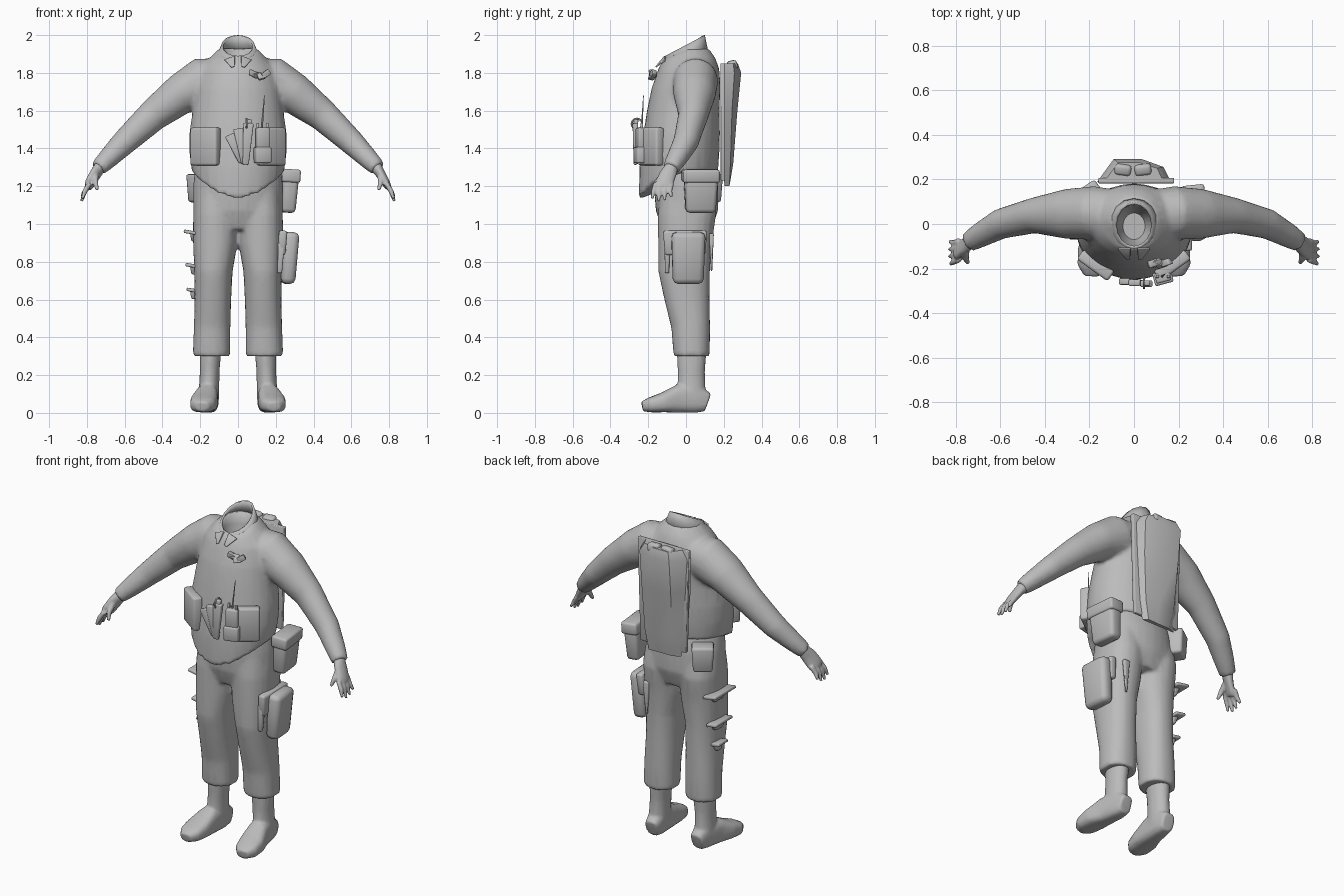
import bpy, bmesh, math
from mathutils import Vector, Matrix

if "Cube" in bpy.data.objects:
    bpy.data.objects.remove(bpy.data.objects["Cube"])

grey = bpy.data.materials.new("plain_grey")
grey.use_nodes = True
grey.diffuse_color = (0.5, 0.5, 0.5, 1)
grey.node_tree.nodes["Principled BSDF"].inputs["Base Color"].default_value = (0.5, 0.5, 0.5, 1)


def loft(bm, rings, ref=None, side=1, n=20, power=1.0, caps=True):
    """Skin rings (x, y, z, a, b[, front drop, tilt]); level rings unless ref gives their up axis."""
    pts = [Vector((r[0] * side, r[1], r[2])) for r in rings]
    loops = []
    for i, r in enumerate(rings):
        u, v = Vector((1, 0, 0)), Vector((0, 1, 0))
        if ref:
            t = (pts[min(i + 1, len(pts) - 1)] - pts[max(i - 1, 0)]).normalized()
            v = Vector(ref)
            v = (v - t * v.dot(t)).normalized()
            u = v.cross(t)
        drop = r[5] if len(r) > 5 else 0
        tilt = r[6] if len(r) > 6 else 0
        loop = []
        for k in range(n):
            c, s = math.cos(math.tau * k / n), math.sin(math.tau * k / n)
            c2 = math.copysign(abs(c) ** power, c)
            s2 = math.copysign(abs(s) ** power, s)
            p = pts[i] + u * r[3] * c2 + v * r[4] * s2
            p.z += tilt * s - drop * max(0, -s) ** 2
            loop.append(bm.verts.new(p))
        loops.append(loop)
    for lo, hi in zip(loops, loops[1:]):
        for k in range(n):
            bm.faces.new((lo[k], lo[(k + 1) % n], hi[(k + 1) % n], hi[k]))
    if caps:
        bm.faces.new(loops[0])
        bm.faces.new(loops[-1])


def finish(name, bm, angle=50):
    bmesh.ops.recalc_face_normals(bm, faces=bm.faces)
    me = bpy.data.meshes.new(name)
    bm.to_mesh(me)
    bm.free()
    ob = bpy.data.objects.new(name, me)
    bpy.context.collection.objects.link(ob)
    me.materials.append(grey)
    bpy.ops.object.select_all(action="DESELECT")
    ob.select_set(True)
    bpy.context.view_layer.objects.active = ob
    bpy.ops.object.shade_smooth_by_angle(angle=math.radians(angle))
    return ob


def fuse(ob, voxel=0.012, rounds=6, ratio=0.2):
    """Weld overlapping lofts into one skin, then thin it out."""
    m = ob.modifiers.new("weld", "REMESH")
    m.mode, m.voxel_size, m.use_smooth_shade = "VOXEL", voxel, True
    m = ob.modifiers.new("soften", "SMOOTH")
    m.factor, m.iterations = 0.5, rounds
    m = ob.modifiers.new("thin", "DECIMATE")
    m.ratio = ratio


def box(name, loc, size, rot=(0, 0, 0), bevel=0.015, taper=1.0):
    """Bevelled block, rotated in degrees, narrowed at the bottom by taper."""
    bm = bmesh.new()
    bmesh.ops.create_cube(bm, size=1)
    for v in bm.verts:
        k = taper if v.co.z < 0 else 1
        v.co = Vector((v.co.x * size[0] * k, v.co.y * size[1] * k, v.co.z * size[2]))
    if bevel:
        bmesh.ops.bevel(bm, geom=bm.edges[:], offset=bevel, segments=2, profile=0.5, affect="EDGES")
    for a, axis in zip(rot, "XYZ"):
        bm.transform(Matrix.Rotation(math.radians(a), 4, axis))
    bm.transform(Matrix.Translation(loc))
    return finish(name, bm)


# Jacket: big-bellied body with both sleeves
bm = bmesh.new()
loft(bm, [(0, -.04, 1.28, .245, .21, .15), (0, -.035, 1.38, .258, .212, .08),
          (0, -.025, 1.48, .258, .205, .03), (0, -.015, 1.6, .24, .192),
          (0, 0, 1.72, .225, .182), (0, .015, 1.82, .2, .162),
          (0, .02, 1.88, .15, .135), (0, .02, 1.93, .1, .1, .05)], n=28)
for s in (1, -1):
    loft(bm, [(.06, .04, 1.79, .11, .09), (.18, .05, 1.755, .12, .13), (.30, .045, 1.69, .113, .108),
              (.45, .038, 1.575, .08, .085), (.60, 0, 1.435, .068, .068),
              (.69, -.05, 1.345, .056, .054), (.74, -.08, 1.295, .046, .044)], (0, 0, 1), s)
jacket = finish("jacket", bm)
fuse(jacket)

# Hollow for the open neck
bm = bmesh.new()
loft(bm, [(0, -.01, 1.76, .05, .06), (0, -.01, 1.86, .088, .09), (0, -.01, 2.05, .09, .1)])
cutter = finish("neck_cutter", bm)
cutter.hide_render = True
cutter.hide_viewport = True
cutter.display_type = "WIRE"
m = jacket.modifiers.new("neck", "BOOLEAN")
m.operation, m.object = "DIFFERENCE", cutter

# Collar and its two points
bm = bmesh.new()
loft(bm, [(0, -.005, 1.87, .125, .125, .02, .035), (0, -.005, 1.91, .105, .113, 0, .05),
          (0, -.005, 1.945, .088, .105, 0, .055)], n=16, caps=False)
collar = finish("collar", bm)
m = collar.modifiers.new("thickness", "SOLIDIFY")
m.thickness = 0.012
for s in (1, -1):
    box("collar_point", (s * .035, -.135, 1.855), (.06, .012, .07), (-45, s * 20, 0), .003, .3)

# Hands with four fingers and a thumb
for s in (1, -1):
    bm = bmesh.new()
    loft(bm, [(.725, -.07, 1.31, .034, .034), (.755, -.095, 1.265, .045, .026),
              (.785, -.115, 1.215, .048, .022), (.795, -.122, 1.195, .04, .018)], (1, 0, .5), s, 12)
    loft(bm, [(.755, -.115, 1.26, .02, .018), (.755, -.155, 1.22, .016, .015),
              (.745, -.175, 1.18, .009, .009)], (1, 0, 0), s, 8)
    for i in range(4):
        y = -.16 + i * .028
        tip = (1.135, 1.12, 1.125, 1.145)[i]
        loft(bm, [(.785, y, 1.215, .014, .014), (.81, y - .01, 1.175, .014, .014),
                  (.828 - .004 * (i == 0), y - .02 + i * .006, tip, .008, .008)], (1, 0, 0), s, 8)
    fuse(finish("left_hand" if s > 0 else "right_hand", bm), .006, 2, .3)

# Trousers
bm = bmesh.new()
loft(bm, [(0, -.01, 1.33, .225, .15), (0, 0, 1.2, .238, .17), (0, .005, 1.07, .238, .165),
          (0, .005, .97, .2, .13)], n=28)
for s in (1, -1):
    loft(bm, [(.11, 0, 1.22, .11, .13), (.118, .005, 1.05, .12, .155), (.12, -.005, .9, .118, .143),
              (.13, -.01, .75, .102, .137), (.133, .005, .6, .097, .12), (.137, .025, .45, .097, .103),
              (.14, .03, .3, .1, .096)], None, s, 20, .9)
fuse(finish("trousers", bm))

# Boots
for s in (1, -1):
    bm = bmesh.new()
    loft(bm, [(.145, .03, .34, .058, .08), (.15, .028, .22, .052, .072), (.155, .03, .08, .055, .075)], None, s)
    loft(bm, [(.15, .115, .055, .04, .05), (.153, .06, .075, .052, .075), (.165, -.04, .075, .06, .075),
              (.18, -.12, .055, .073, .053), (.188, -.19, .042, .066, .04),
              (.19, -.232, .034, .035, .026)], (0, 0, 1), s, 20, .7)
    fuse(finish("left_boot" if s > 0 else "right_boot", bm), .009, 4, .25)

# Backpack: half-hexagon bag against a flat back plate
bm = bmesh.new()
levels = [(1.20, .11, .205, .225), (1.32, .14, .19, .25), (1.6, .16, .185, .272),
          (1.8, .165, .19, .292), (1.85, .13, .195, .275)]
rows = []
for z, w, near, far in levels:
    outline = [(-w, near), (w, near), (w * .8, (near + far) / 2 + .015), (w * .2, far), (-w * .55, far)]
    rows.append([bm.verts.new((x, y, z)) for x, y in outline])
for lo, hi in zip(rows, rows[1:]):
    for k in range(5):
        bm.faces.new((lo[k], lo[(k + 1) % 5], hi[(k + 1) % 5], hi[k]))
bm.faces.new(rows[0])
bm.faces.new(rows[-1])
finish("backpack", bm, 40)
box("backpack_plate", (.01, .195, 1.54), (.34, .025, .62), (0, 0, 0), .004, .9)
for x in (-.05, .04):
    box("backpack_top_roll", (x, .245, 1.84), (.075, .05, .05), (15, 0, x * 150), .014)

# Belly pockets either side
for s in (1, -1):
    box("belly_pocket", (s * .172, -.185, 1.41), (.17, .055, .2), (0, 0, s * 36), .012)

# Chest clip, crumpled from a few small plates
for i in range(4):
    box("chest_clip", (.08 + i * .022, -.178 + .006 * (i % 2), 1.795 - .008 * (i % 3)),
        (.05, .035, .03), (30 * i, 25 - 20 * i, 20), .006, .7)

# Radio with antenna, and tools fanned out beside it
box("radio", (.13, -.238, 1.455), (.07, .045, .11), (0, 0, 15), .008)
box("radio_holder", (.13, -.24, 1.365), (.085, .06, .085), (0, 0, 15), .008)
bm = bmesh.new()
loft(bm, [(.125, -.235, 1.5, .006, .006), (.14, -.225, 1.68, .002, .002)], n=6)
finish("radio_antenna", bm)
for x in (.105, .155):
    box("radio_knob", (x, -.235, 1.52), (.014, .014, .03), bevel=.003)
for i in range(3):
    box("fanned_tool", (-.012 + i * .03, -.258 - .005 * i, 1.4 + i * .012), (.055, .03, .16 + i * .03),
        (0, -24 + i * 14, 0), .006, .6)
box("tall_tool", (.052, -.265, 1.5), (.03, .025, .11), (0, 6, 0), .005, .8)
bpy.ops.mesh.primitive_torus_add(major_segments=16, minor_segments=6, major_radius=.028, minor_radius=.005,
                                 location=(.045, -.26, 1.53), rotation=(0, math.pi / 2, 0))
loop = bpy.context.object
loop.name = "tool_loop"
loop.data.materials.append(grey)

# Left hip and thigh bags
box("left_hip_bag", (.268, .078, 1.175), (.088, .185, .23), (0, 4, 6), .02, .85)
box("left_hip_flap", (.274, .078, 1.255), (.098, .195, .07), (0, 4, 6), .012)
box("left_thigh_bag", (.27, .012, .82), (.085, .18, .275), (0, 4, 4), .028, .9)
box("left_thigh_strap", (.235, -.005, .9), (.045, .235, .13), (0, 4, 0), .012, .9)
box("left_front_sheath", (.225, -.1, .82), (.035, .03, .16), (0, 3, 0), .006, .7)
box("left_back_sheath", (.17, .135, .85), (.04, .025, .2), (0, 0, 0), .006, .3)

# Right hip bag and thigh holster loops
box("right_hip_bag", (-.2, .125, 1.19), (.125, .1, .15), (0, 0, 35), .014, .85)
for z, d in ((.955, .2), (.78, .16), (.65, .09)):
    box("right_thigh_loop", (-.245, .03, z), (.085 - (.955 - z) * .1, d, .018), (0, 10, 0), .005)
    box("right_loop_tab", (-.235, .03, z - .022), (.04, d * .7, .05), (0, 0, 0), .008, .6)
